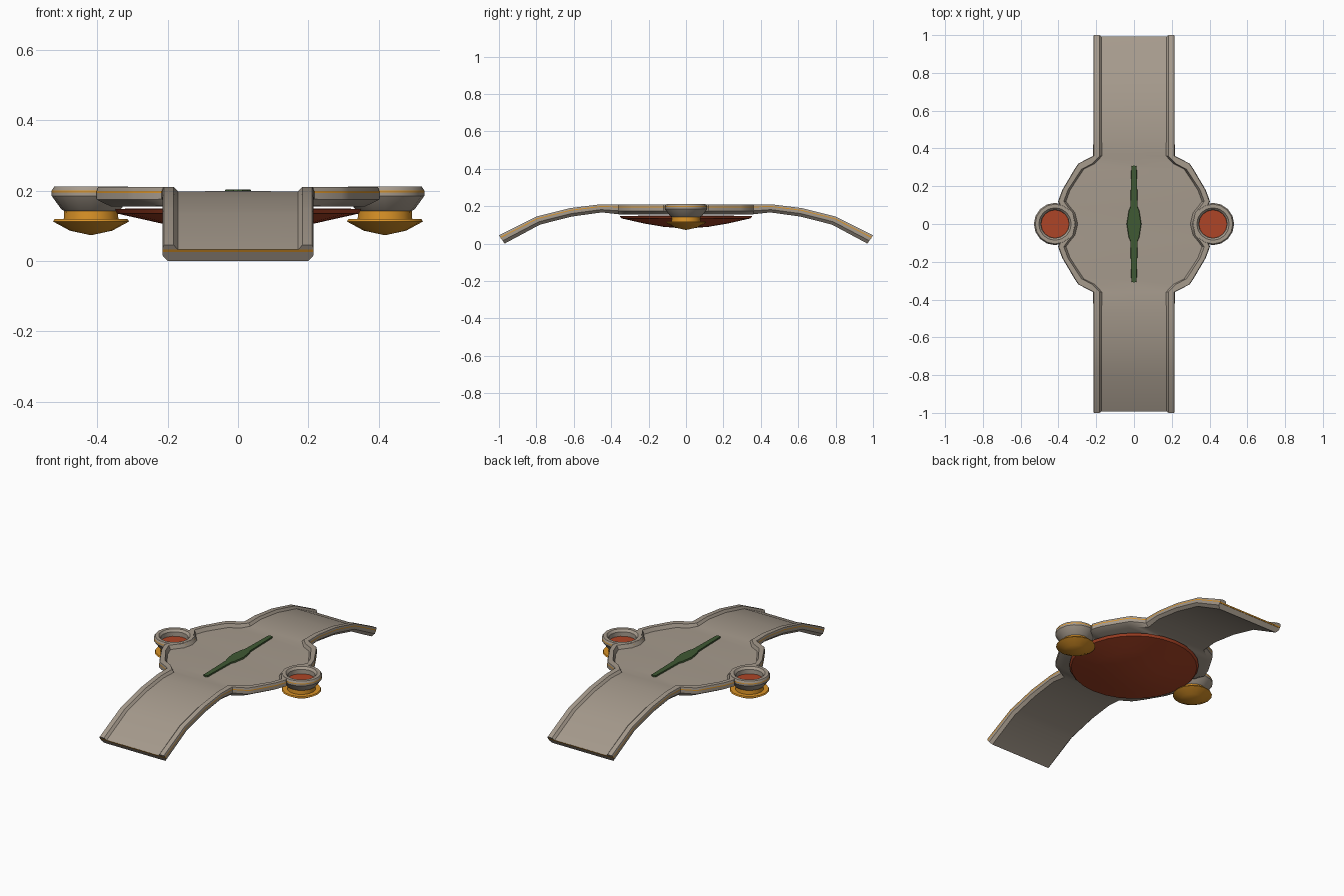
import bpy, bmesh, math

if "Cube" in bpy.data.objects:
    bpy.data.objects.remove(bpy.data.objects["Cube"])


def mat(name, rgb):
    m = bpy.data.materials.new(name)
    m.diffuse_color = (*rgb, 1)
    m.use_nodes = True
    m.node_tree.nodes["Principled BSDF"].inputs["Base Color"].default_value = m.diffuse_color
    return m


TAUPE = mat("taupe", (0.38, 0.325, 0.265))
RED = mat("rust_red", (0.42, 0.06, 0.02))
ORANGE = mat("orange", (0.70, 0.29, 0.02))
GREEN = mat("dark_green", (0.05, 0.10, 0.033))


def finish(name, bm, mats, angle=35):
    bmesh.ops.recalc_face_normals(bm, faces=bm.faces[:])
    me = bpy.data.meshes.new(name)
    bm.to_mesh(me)
    bm.free()
    for m in mats:
        me.materials.append(m)
    ob = bpy.data.objects.new(name, me)
    bpy.context.collection.objects.link(ob)
    bpy.ops.object.select_all(action='DESELECT')
    ob.select_set(True)
    bpy.context.view_layer.objects.active = ob
    bpy.ops.object.shade_smooth_by_angle(angle=math.radians(angle))
    return ob


def lathe(name, profile, mats, cx=0.0, sides=16, rule=None):
    """Spin (radius, z) points about a vertical axis at x = cx."""
    bm = bmesh.new()
    rings = []
    for r, z in profile:
        if r == 0:
            rings.append([bm.verts.new((cx, 0, z))] * sides)
        else:
            rings.append([bm.verts.new((cx + r * math.cos(2 * math.pi * i / sides),
                                        r * math.sin(2 * math.pi * i / sides), z))
                          for i in range(sides)])
    for k in range(len(rings) - 1):
        a, b = rings[k], rings[k + 1]
        for i in range(sides):
            j = (i + 1) % sides
            f = bm.faces.new(list(dict.fromkeys((a[i], a[j], b[j], b[i]))))
            if rule:
                f.material_index = rule(k)
    return finish(name, bm, mats)


# Body: cross-sections lofted along y
# (y top, z top, y bottom, z bottom, outer half width, inner rim half width, bottom inset)
half = [
    (0.00, 0.21, 0.00, 0.155, 0.325, 0.310, 0.01),
    (0.06, 0.21, 0.06, 0.155, 0.350, 0.325, 0.02),
    (0.09, 0.21, 0.09, 0.155, 0.390, 0.350, 0.03),
    (0.12, 0.21, 0.12, 0.155, 0.402, 0.372, 0.04),
    (0.18, 0.21, 0.18, 0.155, 0.380, 0.350, 0.04),
    (0.29, 0.21, 0.29, 0.155, 0.315, 0.278, 0.04),
    (0.32, 0.21, 0.32, 0.155, 0.295, 0.220, 0.04),
    (0.36, 0.21, 0.36, 0.157, 0.217, 0.182, 0.02),
    (0.46, 0.21, 0.45, 0.167, 0.215, 0.183, 0.015),
    (0.62, 0.19, 0.61, 0.145, 0.215, 0.183, 0.015),
    (0.80, 0.145, 0.78, 0.102, 0.215, 0.183, 0.015),
    (1.00, 0.045, 0.97, 0.00, 0.215, 0.183, 0.015),
]
stations = [(-a, b, -c, d, e, f, g) for a, b, c, d, e, f, g in reversed(half[1:])] + half


def section(bm, s):
    yt, zt, yb, zb, wo, wi, inset = s

    def v(x, t):
        return bm.verts.new((x, yt + (yb - yt) * t, zt + (zb - zt) * t))
    side = 0.4 if wo > 0.22 else 0.28      # disc floor dips at its edge
    right = [(wo - inset, 1), (wo, 0.65), (wo, 0.31), (wo, 0.21), (wo - 0.004, 0),
             (wi, 0), (wi - 0.012, side)]
    pts = right + [(0, 0.27)] + [(-x, t) for x, t in reversed(right)]
    return [v(x, t) for x, t in pts]


bm = bmesh.new()
loops = [section(bm, s) for s in stations]
n = len(loops[0])
for a, b in zip(loops, loops[1:]):
    for i in range(n):
        j = (i + 1) % n
        f = bm.faces.new((a[i], a[j], b[j], b[i]))
        f.material_index = 1 if i in (2, n - 4) else 0      # thin side seam
bm.faces.new(loops[0])
bm.faces.new(loops[-1])
finish("band_body", bm, [TAUPE, ORANGE])

# Thin seam plates on both strap ends
for s, label in ((-1, "front"), (1, "back")):
    bm = bmesh.new()
    bmesh.ops.create_cube(bm, size=1)
    for v in bm.verts:
        x, y, z = v.co
        v.co = (x * 0.43, s * (0.988 + y * 0.006 + z * 0.004), 0.029 + z * 0.006)
    finish(label + "_end_seam", bm, [ORANGE])

# Shallow red dome below the disc
lathe("underside_dome", [(0, 0.08), (0.12, 0.090), (0.22, 0.107), (0.345, 0.135),
                         (0.355, 0.148), (0, 0.152)], [RED], sides=28)

# Side pods
for s, label in ((-1, "left"), (1, "right")):
    cx = s * 0.418
    lathe(label + "_pod_cup",
          [(0.074, 0.160), (0.075, 0.198), (0.086, 0.211), (0.105, 0.211), (0.112, 0.200),
           (0.112, 0.195), (0.112, 0.185), (0.084, 0.146), (0.07, 0.139)],
          [TAUPE, ORANGE], cx, rule=lambda k: 1 if k == 4 else 0)
    lathe(label + "_pod_lens", [(0, 0.172), (0.0755, 0.172), (0.0755, 0.166), (0, 0.166)],
          [RED], cx)
    lathe(label + "_pod_neck", [(0.076, 0.145), (0.078, 0.115)], [ORANGE], cx)
    lathe(label + "_pod_foot", [(0, 0.119), (0.104, 0.119), (0.108, 0.112), (0.06, 0.086),
                                (0, 0.073)], [ORANGE], cx)

# Green needle on the dial
outline = [(0.0, 0.31), (0.013, 0.305), (0.018, 0.09), (0.026, 0.07), (0.036, 0.0)]
right = outline + [(x, -y) for x, y in reversed(outline[:-1])]
pts = right + [(-x, y) for x, y in reversed(right[1:-1])]
bm = bmesh.new()
top = [bm.verts.new((x, y, 0.203)) for x, y in pts]
low = [bm.verts.new((x * 1.1, y, 0.193)) for x, y in pts]
bm.faces.new(top)
bm.faces.new(low)
for i in range(len(pts)):
    j = (i + 1) % len(pts)
    bm.faces.new((top[i], top[j], low[j], low[i]))
finish("needle", bm, [GREEN])
